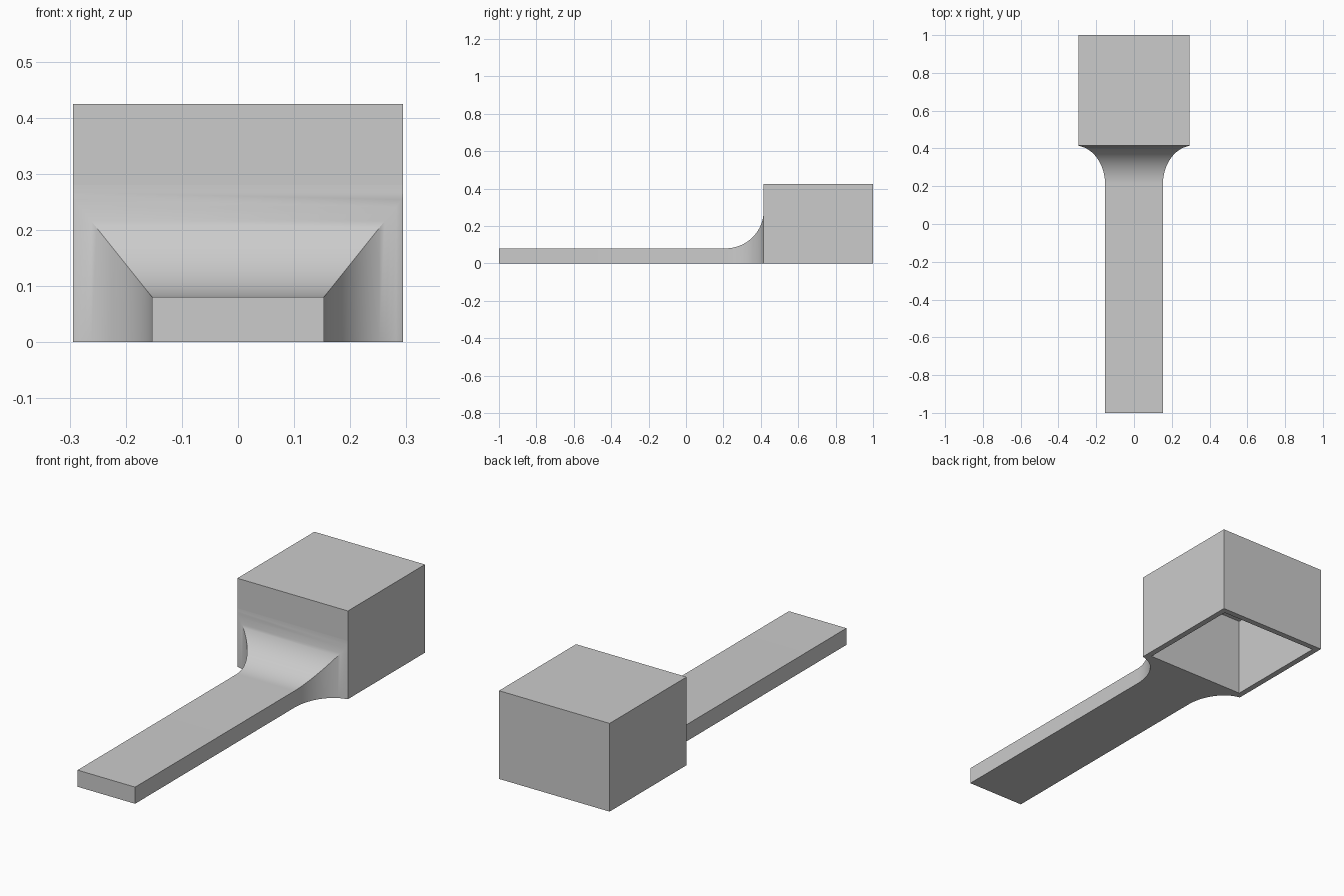
import bpy, bmesh
from math import sin, cos, pi

default = bpy.data.objects.get("Cube")
if default:
    bpy.data.objects.remove(default, do_unlink=True)

grey = bpy.data.materials.new("plain grey")
grey.use_nodes = True
COLOUR = (0.6, 0.6, 0.6, 1)
grey.diffuse_color = COLOUR
grey.node_tree.nodes["Principled BSDF"].inputs["Base Color"].default_value = COLOUR

HEAD_HALF, HEAD_FRONT, HEAD_TOP = 0.294, 0.415, 0.424
WALL = 0.04
GRIP_HALF, GRIP_TOP = 0.153, 0.08
FLARE_X, FLARE_Y, FLARE_Z = 0.16, 0.205, 0.2
STEPS = 24


def make_object(name, bm):
    bmesh.ops.recalc_face_normals(bm, faces=bm.faces)
    mesh = bpy.data.meshes.new(name)
    bm.to_mesh(mesh)
    bm.free()
    mesh.materials.append(grey)
    obj = bpy.data.objects.new(name, mesh)
    bpy.context.collection.objects.link(obj)
    return obj


# Hollow head: a block with an open pocket underneath
bm = bmesh.new()
bmesh.ops.create_cube(bm, size=1)
for v in bm.verts:
    v.co.x *= 2 * HEAD_HALF
    v.co.y = HEAD_FRONT if v.co.y < 0 else 1
    v.co.z = 0 if v.co.z < 0 else HEAD_TOP
bm.normal_update()
bottom = min(bm.faces, key=lambda f: f.normal.z)
bmesh.ops.inset_region(bm, faces=[bottom], thickness=WALL)
pocket = bmesh.ops.extrude_discrete_faces(bm, faces=[bottom])["faces"][0]
for v in pocket.verts:
    v.co.z = HEAD_TOP - WALL
make_object("hollow_head", bm)

# Handle: rectangular sections that flare out and up into the head
bm = bmesh.new()
sections = [(-1, GRIP_HALF, GRIP_TOP)]
for i in range(STEPS + 1):
    a = pi / 2 * i / STEPS
    sections.append((HEAD_FRONT - FLARE_Y * (1 - sin(a)),
                     min(GRIP_HALF + FLARE_X * (1 - cos(a)), HEAD_HALF),
                     GRIP_TOP + FLARE_Z * (1 - cos(a))))
rings = [[bm.verts.new(p) for p in ((-w, y, 0), (w, y, 0), (w, y, h), (-w, y, h))]
         for y, w, h in sections]
bm.faces.new(rings[0])
for near, far in zip(rings, rings[1:]):
    for k in range(4):
        n = (k + 1) % 4
        bm.faces.new((near[k], near[n], far[n], far[k]))
handle = make_object("flared_handle", bm)

# Smooth flare with crisp edges
bpy.ops.object.select_all(action="DESELECT")
handle.select_set(True)
bpy.context.view_layer.objects.active = handle
bpy.ops.object.shade_smooth_by_angle(angle=pi / 6)
